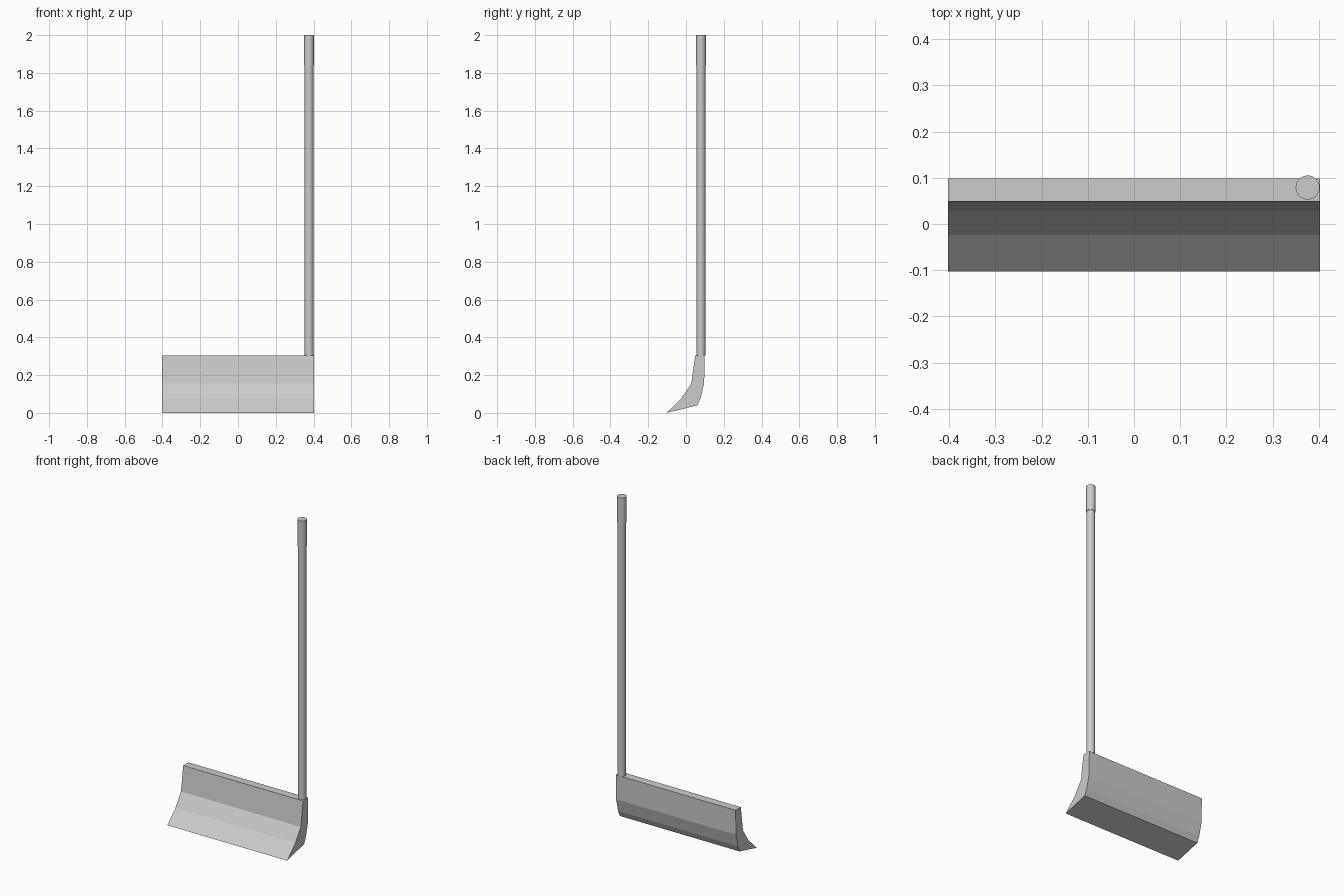
import bpy, bmesh

if "Cube" in bpy.data.objects:
    bpy.data.objects.remove(bpy.data.objects["Cube"])


def finish(bm, name):
    bmesh.ops.recalc_face_normals(bm, faces=bm.faces)
    mesh = bpy.data.meshes.new(name)
    bm.to_mesh(mesh)
    bm.free()
    obj = bpy.data.objects.new(name, mesh)
    bpy.context.collection.objects.link(obj)
    return obj


def extrude_profile(name, profile, half_width):
    """Extrude a (y, z) outline along x."""
    bm = bmesh.new()
    face = bm.faces.new([bm.verts.new((-half_width, y, z)) for y, z in profile])
    new = bmesh.ops.extrude_face_region(bm, geom=[face])["geom"]
    verts = [v for v in new if isinstance(v, bmesh.types.BMVert)]
    bmesh.ops.translate(bm, verts=verts, vec=(2 * half_width, 0, 0))
    # the source cap survives the extrusion only if still present
    bmesh.ops.holes_fill(bm, edges=[e for e in bm.edges if e.is_boundary], sides=0)
    return finish(bm, name)


def rod(name, x, y, z0, z1, radius):
    bpy.ops.mesh.primitive_cylinder_add(vertices=32, radius=radius, depth=z1 - z0,
                                        location=(x, y, (z0 + z1) / 2))
    obj = bpy.context.object
    obj.name = name
    bpy.ops.object.shade_smooth_by_angle()
    return obj


# Curved pusher blade with a wedge-shaped lower edge
extrude_profile("blade", [
    (-0.103, 0.0), (0.06, 0.04), (0.077, 0.077), (0.096, 0.155),
    (0.099, 0.305), (0.049, 0.305), (0.028, 0.155), (-0.024, 0.077),
], 0.403)

# Upright pole at the right end, with a slightly thicker grip
rod("pole", 0.376, 0.079, 0.304, 1.84, 0.0235)
rod("grip", 0.376, 0.079, 1.84, 2.0, 0.026)
